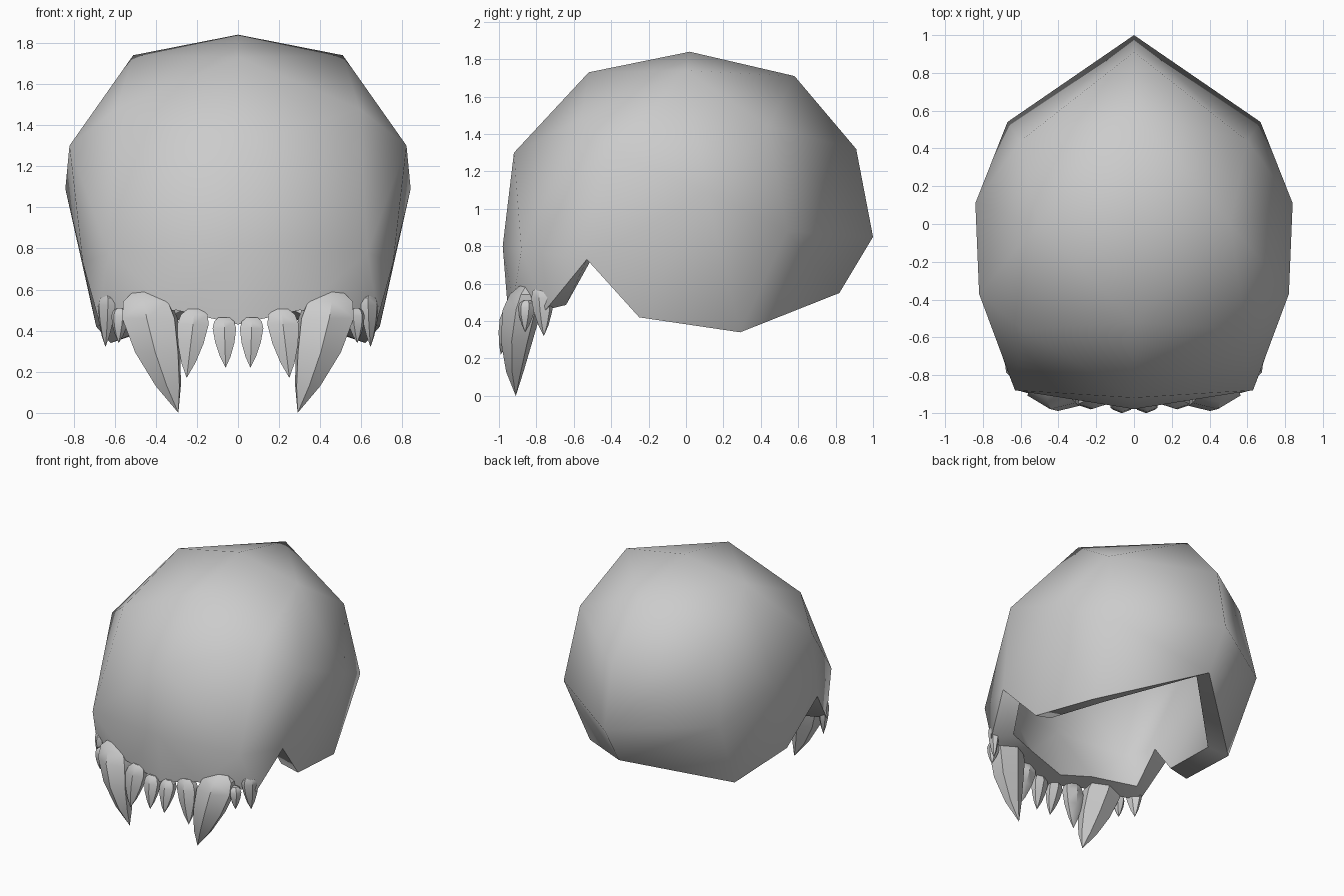
import bpy, bmesh
from math import cos, sin, pi, radians

if "Cube" in bpy.data.objects:
    bpy.data.objects.remove(bpy.data.objects["Cube"])


def finish(ob, angle):
    bpy.ops.object.select_all(action='DESELECT')
    ob.select_set(True)
    bpy.context.view_layer.objects.active = ob
    bpy.ops.object.convert(target='MESH')
    bpy.ops.object.shade_smooth_by_angle(angle=radians(angle))


def new_object(name, bm):
    bmesh.ops.recalc_face_normals(bm, faces=bm.faces)
    me = bpy.data.meshes.new(name)
    bm.to_mesh(me)
    bm.free()
    ob = bpy.data.objects.new(name, me)
    bpy.context.collection.objects.link(ob)
    return ob


# Head shell: one half as a coarse cage, mirrored and thickened inward
P = dict(
    crown=(0, .02, 1.84), brow=(0, -.52, 1.73), topback=(0, .58, 1.71),
    topside=(.51, 0, 1.74), back1=(0, .91, 1.32), back2=(0, 1, .85),
    back3=(0, .82, .55), bcor1=(.6, .44, 1.44), bcor2=(.67, .54, .88),
    fore=(0, -.92, 1.30), nose=(0, -.98, .8), temple=(.82, -.37, 1.30),
    fcor=(.59, -.56, 1.48),
    side=(.84, .11, 1.09), cheek=(.63, -.88, .78), notch=(.755, -.53, .73),
    jaw=(.69, -.25, .42), nape=(.62, .29, .34),
    lip0=(0, -.95, .43), lip1=(.30, -.925, .50), lip2=(.68, -.75, .46))
F = ["crown brow topside", "brow fcor topside", "brow fore fcor",
     "fore cheek fcor", "fcor temple topside", "topside temple side",
     "crown topside topback", "topside bcor1 topback", "topside side bcor1",
     "side bcor2 bcor1", "topback bcor1 back1", "bcor1 bcor2 back2",
     "bcor1 back2 back1", "side nape bcor2", "back2 bcor2 back3",
     "bcor2 nape back3", "fore nose cheek", "fcor cheek temple",
     "temple cheek notch", "temple notch side", "side notch jaw",
     "side jaw nape", "nose lip0 lip1", "nose lip1 cheek",
     "cheek lip1 lip2", "cheek lip2 notch"]
bm = bmesh.new()
for s in (1, -1):
    V = {k: bm.verts.new((s * x, y, z)) for k, (x, y, z) in P.items()}
    for f in F:
        names = f.split()
        bm.faces.new([V[k] for k in (names if s > 0 else names[::-1])])
bmesh.ops.remove_doubles(bm, verts=bm.verts, dist=1e-4)
shell = new_object("head_shell", bm)
# make sure the faces point outwards before thickening
top = max(shell.data.polygons, key=lambda p: p.center.z)
if top.normal.z < 0:
    shell.data.flip_normals()
m = shell.modifiers.new("thickness", 'SOLIDIFY')
m.thickness, m.offset, m.use_even_offset = .145, -1, True
finish(shell, 65)


# Teeth: hexagonal rings from the rounded root to a pointed tip
RINGS = [(0, .45), (.08, .85), (.22, 1), (.5, .82), (.78, .45)]


def tooth(name, root, tip, hw, hd, turn=0, bow=(0, 0)):
    for s, label in ((1, "right"), (-1, "left")):
        bm = bmesh.new()
        rings = []
        for t, w in RINGS:
            c = [a + (b - a) * t for a, b in zip(root, tip)]
            c[0] += bow[0] * 4 * t * (1 - t)
            c[1] += bow[1] * 4 * t * (1 - t)
            ring = []
            for i in range(6):
                a = i * pi / 3 + pi / 6
                px, py = hw * w * 1.1 * cos(a), hd * w * sin(a)
                x = c[0] + px * cos(turn) - py * sin(turn)
                y = c[1] + px * sin(turn) + py * cos(turn)
                ring.append(bm.verts.new((s * x, y, c[2])))
            rings.append(ring)
        bm.faces.new(rings[0])
        for a, b in zip(rings, rings[1:]):
            for i in range(6):
                j = (i + 1) % 6
                bm.faces.new((a[i], a[j], b[j], b[i]))
        end = bm.verts.new((s * tip[0], tip[1], tip[2]))
        for i in range(6):
            bm.faces.new((rings[-1][i], rings[-1][(i + 1) % 6], end))
        finish(new_object(f"{name}_{label}", bm), 35)


tooth("inner_incisor", (.068, -.94, .465), (.06, -.99, .22), .06, .045)
tooth("outer_incisor", (.21, -.92, .505), (.25, -.96, .17), .08, .05)
tooth("fang", (.45, -.84, .59), (.29, -.91, 0), .135, .105, turn=.15, bow=(.02, -.03))
tooth("small_cheek_tooth", (.57, -.85, .51), (.58, -.86, .34), .042, .045, turn=.8)
tooth("large_cheek_tooth", (.64, -.77, .58), (.645, -.76, .32), .06, .04, turn=1.1)
